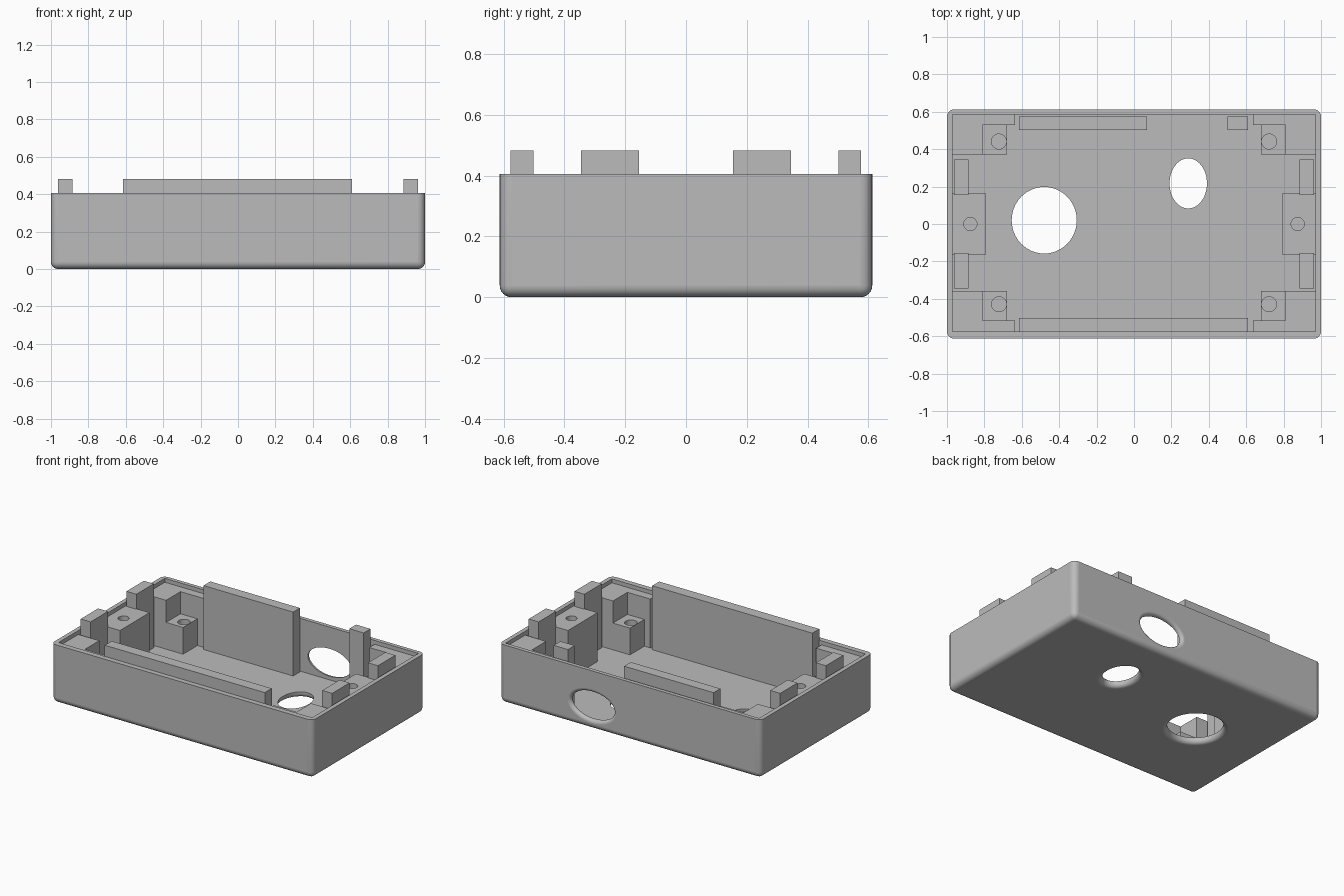
import bpy, bmesh, math
from mathutils import Matrix, Vector

if "Cube" in bpy.data.objects:
    bpy.data.objects.remove(bpy.data.objects["Cube"], do_unlink=True)

GREY = (0.5, 0.5, 0.5, 1)
mat = bpy.data.materials.new("plain grey")
mat.use_nodes = True
mat.diffuse_color = GREY
mat.node_tree.nodes["Principled BSDF"].inputs["Base Color"].default_value = GREY

HEIGHT, RIM, FLOOR, TAB_TOP, LEDGE = 0.405, 0.03, 0.04, 0.482, 0.378
SUNK = FLOOR - 0.02      # fittings are rooted slightly into the floor
SHIFT = 0.006            # the cavity sits a touch toward the back


def finish(name, bm):
    bmesh.ops.recalc_face_normals(bm, faces=bm.faces)
    mesh = bpy.data.meshes.new(name)
    bm.to_mesh(mesh)
    bm.free()
    obj = bpy.data.objects.new(name, mesh)
    mesh.materials.append(mat)
    bpy.context.collection.objects.link(obj)
    return obj


def add_box(bm, x, y, z):
    """Box from three (low, high) ranges."""
    spans = [sorted(r) for r in (x, y, z)]
    mid = Vector([(a + b) / 2 for a, b in spans])
    size = Vector([b - a for a, b in spans])
    m = Matrix.Translation(mid) @ Matrix.Diagonal(size).to_4x4()
    return bmesh.ops.create_cube(bm, size=1, matrix=m)


def box(name, x, y, z):
    bm = bmesh.new()
    add_box(bm, x, y, z)
    return finish(name, bm)


def oval_cutter(centre, rx, ry, depth, flare=0.0, tilt=None, steps=6, sides=48):
    """Oval plug along +z from its mouth; the mouth widens in a rounded flare."""
    rows = [(flare, -0.05)] if flare else [(0, -0.05)]
    if flare:
        for i in range(steps + 1):
            a = math.pi / 2 * i / steps
            rows.append((flare * (1 - math.sin(a)), flare * (1 - math.cos(a))))
    rows.append((0, depth))
    bm = bmesh.new()
    rings = []
    for grow, z in rows:
        rings.append([bm.verts.new(((rx + grow) * math.cos(t), (ry + grow) * math.sin(t), z))
                      for t in (2 * math.pi * k / sides for k in range(sides))])
    for low, high in zip(rings, rings[1:]):
        for k in range(sides):
            j = (k + 1) % sides
            bm.faces.new((low[k], low[j], high[j], high[k]))
    bm.faces.new(rings[0])
    bm.faces.new(rings[-1])
    m = Matrix.Translation(centre)
    if tilt:
        m = m @ tilt
    bm.transform(m)
    return finish("cutter", bm)


def carve(obj, cutters):
    for c in cutters:
        mod = obj.modifiers.new("cut", "BOOLEAN")
        mod.operation, mod.solver, mod.object = "DIFFERENCE", "EXACT", c
    bpy.context.view_layer.update()
    graph = bpy.context.evaluated_depsgraph_get()
    mesh = bpy.data.meshes.new_from_object(obj.evaluated_get(graph))
    obj.modifiers.clear()
    obj.data = mesh
    for c in cutters:
        bpy.data.objects.remove(c, do_unlink=True)


def smooth_curves(obj):
    """Smooth the rounded faces and keep the flat ones flat."""
    bpy.ops.object.select_all(action="DESELECT")
    obj.select_set(True)
    bpy.context.view_layer.objects.active = obj
    bpy.ops.object.shade_smooth_by_angle(angle=math.radians(35))
    for p in obj.data.polygons:
        p.use_smooth = max(abs(c) for c in p.normal) < 0.9999


# Outer tray with rounded upright and bottom edges
bm = bmesh.new()
add_box(bm, (-1, 1), (-0.613, 0.613), (0, HEIGHT))
round_edges = [e for e in bm.edges if min(v.co.z for v in e.verts) < 0.01]
bmesh.ops.bevel(bm, geom=round_edges, offset=0.038, segments=6, profile=0.5, affect="EDGES")
tray = finish("tray", bm)

# Hollow the tray and open the two floor holes and the back wall hole
cavity = box("cavity", (RIM - 1, 1 - RIM), (SHIFT - 0.582, SHIFT + 0.58), (FLOOR, 1))
round_hole = oval_cutter((-0.48, 0.02, 0), 0.174, 0.178, 0.1, 0.028)
oval_hole = oval_cutter((0.29, 0.217, 0), 0.1, 0.134, 0.1, 0.028)
wall_hole = oval_cutter((0.29, 0.613, 0.16), 0.165, 0.095, 0.1, 0.022,
                        Matrix.Rotation(math.pi / 2, 4, "X"))
carve(tray, [cavity, round_hole, oval_hole, wall_hole])
smooth_curves(tray)

# Tall locating tabs along the front and back walls
tall = (SUNK, TAB_TOP)
box("front_tab", (-0.615, 0.61), (-0.578, -0.502), tall)
box("back_tab_long", (-0.615, 0.07), (0.502, 0.576), tall)
box("back_tab_short", (0.5, 0.61), (0.502, 0.576), tall)

for sx, side in ((1, "left"), (-1, "right")):
    # End wall tabs
    for sy, end in ((-1, "front"), (1, "back")):
        box(f"{side}_{end}_end_tab", (sx * 0.886, sx * 0.962),
            (sy * 0.155, sy * 0.345), tall)

    # Middle screw block
    block = box(f"{side}_screw_block", (sx * 0.79, sx * 0.98), (-0.162, 0.162), (SUNK, LEDGE))
    carve(block, [oval_cutter((sx * 0.875, 0, LEDGE), 0.035, 0.035, 0.25,
                              tilt=Matrix.Rotation(math.pi, 4, "X"))])
    smooth_curves(block)

    # Corner ledges with a lower screw boss in each
    for sy, end in ((-1, "front"), (1, "back")):
        def yy(v):
            return sy * v + SHIFT
        name = f"{side}_{end}"
        box(name + "_corner_ledge", (sx * 0.81, sx * 0.98), (yy(0.365), yy(0.585)), (SUNK, LEDGE))
        box(name + "_wall_ledge", (sx * 0.635, sx * 0.81), (yy(0.522), yy(0.585)), (SUNK, LEDGE))
        top = 0.225
        boss = box(name + "_screw_boss", (sx * 0.68, sx * 0.81),
                   (yy(0.365), yy(0.522)), (SUNK, top))
        carve(boss, [oval_cutter((sx * 0.722, yy(0.435), top), 0.04, 0.04, 0.15,
                                 tilt=Matrix.Rotation(math.pi, 4, "X"))])
        smooth_curves(boss)
